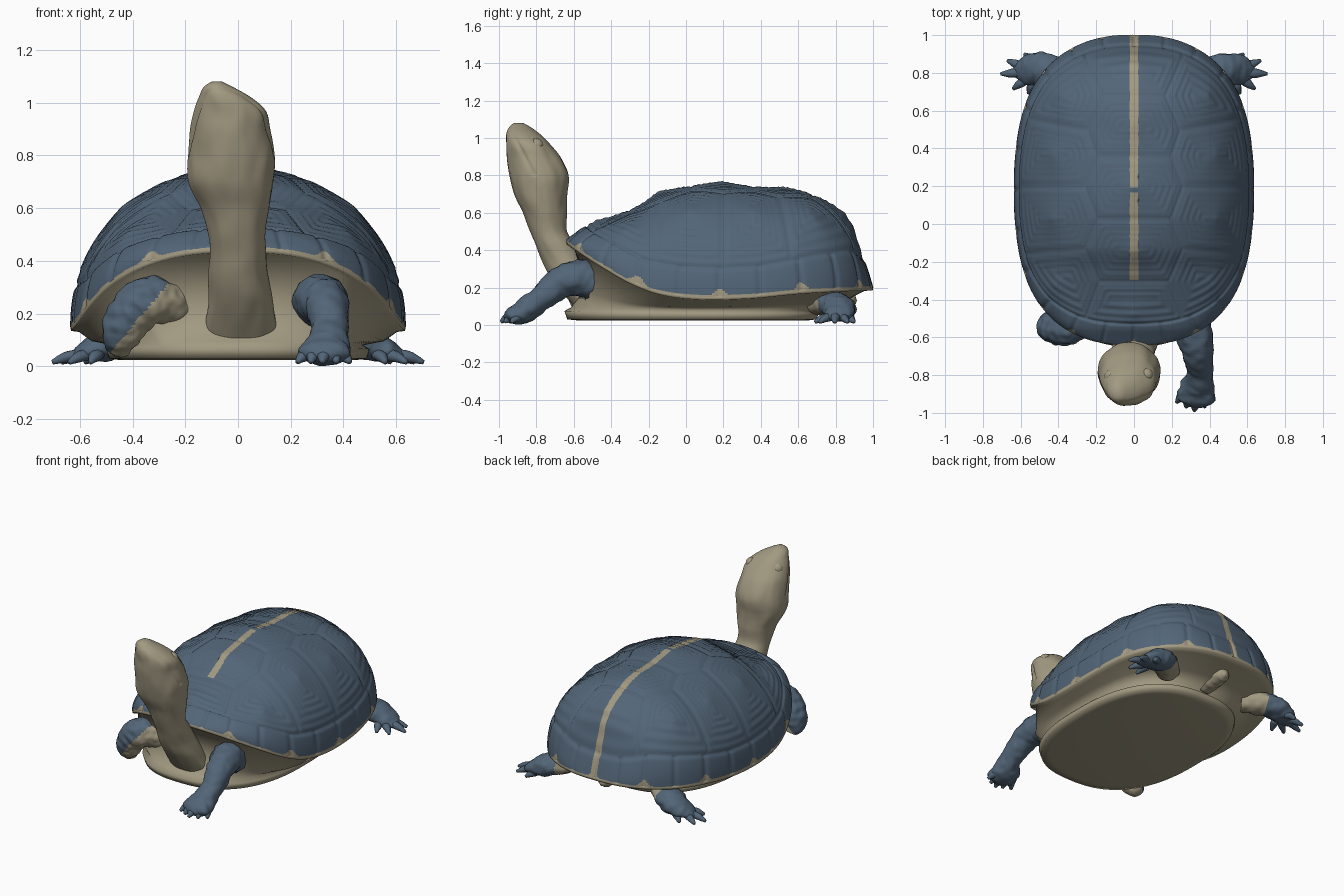
import bpy, bmesh, math
from mathutils import Vector, noise

if "Cube" in bpy.data.objects:
    bpy.data.objects.remove(bpy.data.objects["Cube"])


def material(name, rgb):
    m = bpy.data.materials.new(name)
    m.diffuse_color = (*rgb, 1)
    m.use_nodes = True
    m.node_tree.nodes["Principled BSDF"].inputs["Base Color"].default_value = m.diffuse_color
    return m


BLUE = material("slate blue", (0.085, 0.13, 0.185))
TAN = material("tan skin", (0.36, 0.32, 0.22))


def spline(tab, u):
    """Smooth interpolation of a table whose first column is the key."""
    i = max([j for j in range(len(tab) - 1) if tab[j][0] <= u] or [0])

    def slope(j, c):
        a, b = tab[max(j - 1, 0)], tab[min(j + 1, len(tab) - 1)]
        return (b[c] - a[c]) / (b[0] - a[0])
    h = tab[i + 1][0] - tab[i][0]
    t = min(max((u - tab[i][0]) / h, 0), 1)
    return [(2*t**3 - 3*t*t + 1) * tab[i][c] + (t**3 - 2*t*t + t) * h * slope(i, c)
            + (3*t*t - 2*t**3) * tab[i+1][c] + (t**3 - t*t) * h * slope(i + 1, c)
            for c in range(1, len(tab[0]))]


def loft(bm, rings, closed=True, caps=(True, True)):
    vs = [[bm.verts.new(p) for p in r] for r in rings]
    n = len(vs[0])
    for a, b in zip(vs, vs[1:]):
        for k in range(n if closed else n - 1):
            bm.faces.new((a[k], a[(k+1) % n], b[(k+1) % n], b[k]))
    for r, cap in ((vs[0], caps[0]), (vs[-1], caps[1])):
        if closed and cap:
            bm.faces.new(r)


def finish(bm, name, mats, rule=None):
    bmesh.ops.recalc_face_normals(bm, faces=bm.faces)
    for f in bm.faces:
        f.smooth = True
        if rule:
            f.material_index = rule(f.calc_center_median())
    me = bpy.data.meshes.new(name)
    bm.to_mesh(me)
    bm.free()
    for m in mats:
        me.materials.append(m)
    ob = bpy.data.objects.new(name, me)
    bpy.context.collection.objects.link(ob)
    return ob


def tube(bm, pts, n=28, steps=12, rough=0.12):
    """Tapered tube through points (x, y, z, radius, height ratio)."""
    tab = [(i, *p) for i, p in enumerate(pts)]
    total = (len(pts) - 1) * steps
    rows = [spline(tab, i / steps) for i in range(total + 1)]
    rings = []
    for i, (x, y, z, r, flat) in enumerate(rows):
        c = Vector((x, y, z))
        d = Vector(rows[min(i+1, total)][:3]) - Vector(rows[max(i-1, 0)][:3])
        d.normalize()
        side = d.cross(Vector((0, 0, 1))).normalized()
        up = side.cross(d)
        ring = []
        for k in range(n):
            a = 2 * math.pi * k / n
            o = side * math.cos(a) * r + up * math.sin(a) * r * flat
            p = c + o * (1 + rough * noise.noise((c + o) * 25))
            p.z = max(p.z, 0.002)
            ring.append(p)
        rings.append(ring)
    loft(bm, rings)


# ---- shell outline and height profiles
TOP = [(-.64, .455), (-.6, .485), (-.55, .52), (-.46, .553), (-.25, .64), (-.12, .71), (.13, .755),
       (.5, .728), (.64, .71), (.77, .648), (.877, .54), (.93, .41), (.97, .3), (1, .2)]
RIM = [(-.64, .445), (-.567, .395), (-.46, .326), (-.3, .235), (-.14, .176), (.07, .15),
       (.34, .155), (.61, .18), (.88, .195), (1, .2)]


def spow(v, p):
    return math.copysign(abs(v) ** p, v)


def fullness(c):
    return .45 + (.3 if c > 0 else .34) * c * c


def rim_point(t):
    c = math.cos(t)
    y = .18 - .82 * c
    return Vector((.635 * spow(math.sin(t), fullness(c)), y, spline(RIM, y)[0]))


# ---- carapace: arched cross sections with raised scutes
SCUTES = [(0, -.47), (0, -.14), (0, .19), (0, .52), (0, .84),
          (.41, -.32), (.43, .03), (.43, .37), (.38, .68)]


def rim_ratio(x, y):
    c = max(-1, min(1, (.18 - y) / .82))
    return math.sqrt(c * c + (abs(x) / .635) ** (2 / fullness(c)))


def scute_height(x, y):
    groove = lambda e, w: -.008 * math.exp(-(e / w) ** 2)
    border = .94 - .1 * max(0, -(y + .2) / .44)
    q = rim_ratio(x, y)
    if q > border:
        a = math.atan2(abs(x) / .63, (y - .18) / .82) / math.pi * 12
        return groove(a - round(a), .07) + groove(q - border, .008) + .002
    ax = .6 * math.asin(min(abs(x) / .65, 1))   # unrolled distance from the keel
    d = sorted(((ax - sx) ** 2 + (y - sy) ** 2, sx, sy) for sx, sy in SCUTES)
    e = min((j[0] - d[0][0]) / 2 / math.hypot(j[1] - d[0][1], j[2] - d[0][2]) for j in d[1:])
    e = min(e, (border - q) * .5)
    return (groove(e, .009) + .0022 * math.sin(e * 200) * min(1, e / .02)
            + .014 * max(0, 1 - math.sqrt(d[0][0]) / .16) ** 2)


bm = bmesh.new()
ROWS, COLS = 220, 200
rings = []
for i in range(ROWS + 1):
    u = i / ROWS
    t = math.pi * (.6 * u + .4 * (3*u*u - 2*u**3))
    e = rim_point(t)
    top = max(spline(TOP, e.y)[0], e.z)
    ring = []
    for k in range(COLS + 1):
        a = math.pi * (k / COLS - .5)
        ring.append((abs(e.x) * spow(math.sin(a), .97), e.y,
                     e.z + (top - e.z) * max(math.cos(a), 0) ** .95))
    rings.append(ring)
loft(bm, rings, closed=False)
bmesh.ops.remove_doubles(bm, verts=bm.verts, dist=.0004)
bmesh.ops.recalc_face_normals(bm, faces=bm.faces)
if sum(f.normal.z for f in bm.faces) < 0:
    bmesh.ops.reverse_faces(bm, faces=bm.faces)
bm.normal_update()
for v, p in [(v, v.co + v.normal * scute_height(v.co.x, v.co.y)) for v in bm.verts]:
    v.co = p
for sx in (-.023, .023):   # clean edges for the keel stripe
    bmesh.ops.bisect_plane(bm, geom=bm.verts[:] + bm.edges[:] + bm.faces[:],
                           plane_co=(sx, 0, 0), plane_no=(1, 0, 0))
for v in bm.verts:         # slightly wavy stripe
    if .0225 < abs(v.co.x) < .0235:
        v.co.x += .004 * noise.noise(Vector((v.co.x * 90, v.co.y * 14, 0)))


def shell_rule(c):
    if abs(c.x) < .0225 and c.y > -.3 and not .17 < c.y < .2:
        return 1
    a = math.atan2(c.x / .63, (c.y - .18) / .82)
    return int(c.z - spline(RIM, c.y)[0] < .008 + .04 * max(0, math.cos(a * 12)) ** 8)


finish(bm, "carapace", [BLUE, TAN], shell_rule)

# ---- underside: shell lip, skin walls and flat plastron
bm = bmesh.new()
MID = Vector((0, .1, 0))
N = 180


def scaled(p, s, z):
    q = MID + (p - MID) * s
    q.z = z
    return q


rings = [[] for _ in range(9)]
for k in range(N):
    t = 2 * math.pi * k / N
    r = rim_point(t)
    p = Vector((.5 * spow(math.sin(t), .8), .03 - .68 * spow(math.cos(t), .8), .06))
    m = r.lerp(p, .6)
    m.y = max(m.y, -.54)
    front = max(0, math.cos(t))
    for ring, q in zip(rings, (
            scaled(r, .96, r.z + .02), scaled(r, 1.002, r.z + .004), scaled(r, .998, r.z - .014),
            scaled(r, .95, r.z - .018), m, scaled(p, .95, .08 + .015 * front),
            scaled(p, 1, .065 + .01 * front), scaled(p, .98, .03), scaled(p, .9, .024))):
        ring.append(q)
loft(bm, rings, caps=(False, True))
finish(bm, "plastron_and_skin", [TAN])

# ---- neck and raised head: rows of (z, centre x, centre y, radius x, radius y)
HEAD = [(.1, .01, -.5, .15, .1), (.25, .01, -.6, .122, .12), (.35, 0, -.655, .112, .118),
        (.43, 0, -.698, .108, .108),
        (.5, -.005, -.735, .108, .1), (.6, -.01, -.755, .13, .117), (.7, -.027, -.778, .16, .143),
        (.8, -.025, -.787, .165, .157), (.9, -.03, -.815, .15, .143), (.97, -.03, -.845, .135, .116),
        (1.02, -.05, -.87, .1, .09), (1.06, -.075, -.89, .055, .055), (1.08, -.08, -.895, .02, .025)]
bm = bmesh.new()
rings = []
for i in range(111):
    z = .1 + .98 * i / 110
    cx, cy, rx, ry = spline(HEAD, z)
    ring = []
    for k in range(96):
        a = 2 * math.pi * k / 96
        x, y = rx * math.cos(a), ry * math.sin(a)
        s = 1 + .04 * noise.noise(Vector((x * 18, y * 18, z * 8)))
        if z > .8:   # mouth crease
            line = -.81 - .52 * (z - .8)
            s -= .06 * math.exp(-((cy + y - line) / .009) ** 2)
        ring.append((cx + x * s, cy + y * s, z))
    rings.append(ring)
loft(bm, rings)
finish(bm, "neck_and_head", [TAN])

# ---- eyes
for name, pos in (("right_eye", (.064, -.8, .96)), ("left_eye", (-.122, -.81, .97))):
    bm = bmesh.new()
    bmesh.ops.create_uvsphere(bm, u_segments=20, v_segments=12, radius=.038)
    bmesh.ops.translate(bm, verts=bm.verts, vec=pos)
    finish(bm, name, [TAN])


def toes(bm, pairs, r=.022):
    for (ax, ay), (bx, by) in pairs:
        tube(bm, [(ax, ay, .045, r * 1.2, .9), ((ax+bx)/2, (ay+by)/2, .035, r * 1.05, .9),
                  (bx, by, .015, r * .4, 1)], n=10, steps=5)


# ---- stretched right front leg
bm = bmesh.new()
tube(bm, [(.3, -.42, .19, .09, 1), (.31, -.55, .25, .1, 1), (.335, -.67, .225, .085, 1),
          (.35, -.79, .13, .07, .95), (.335, -.87, .07, .09, .7), (.325, -.93, .05, .095, .5),
          (.32, -.965, .035, .04, .5)])
toes(bm, [((.26, -.9), (.225, -.945)), ((.29, -.93), (.275, -.97)), ((.325, -.94), (.32, -.99)),
          ((.365, -.92), (.375, -.97)), ((.39, -.89), (.425, -.935))])
finish(bm, "front_right_leg", [BLUE, TAN], lambda c: int(c.y > -.45))

# ---- folded left front leg, bare skin on its inner side
bm = bmesh.new()
tube(bm, [(-.2, -.45, .22, .08, 1), (-.33, -.54, .25, .092, 1), (-.41, -.55, .19, .088, 1),
          (-.445, -.53, .1, .07, 1), (-.44, -.5, .05, .03, 1)], n=48, steps=24)
finish(bm, "front_left_leg", [BLUE, TAN], lambda c: int(c.z < .2 + 1.2 * (c.x + .36)))

# ---- hind legs with skin at the thigh
for name, s in (("hind_right_leg", 1), ("hind_left_leg", -1)):
    bm = bmesh.new()
    tube(bm, [(s*.3, .7, .12, .07, .9), (s*.42, .79, .11, .09, .75), (s*.5, .82, .085, .088, .75),
              (s*.58, .81, .055, .075, .5), (s*.63, .8, .035, .03, .5)])
    toes(bm, [((s*a, b), (s*c, d)) for a, b, c, d in (
        (.53, .76, .56, .69), (.57, .77, .64, .715), (.6, .8, .705, .795),
        (.58, .83, .67, .865), (.53, .86, .58, .9))])
    finish(bm, name, [BLUE, TAN], lambda c: int(abs(c.x) + .4 * (c.y - .8) < .41))

# ---- tail
bm = bmesh.new()
tube(bm, [(0, .7, .14, .08, .8), (0, .82, .14, .06, .9), (0, .88, .13, .045, .9), (0, .91, .12, .012, 1)])
finish(bm, "tail", [TAN])
